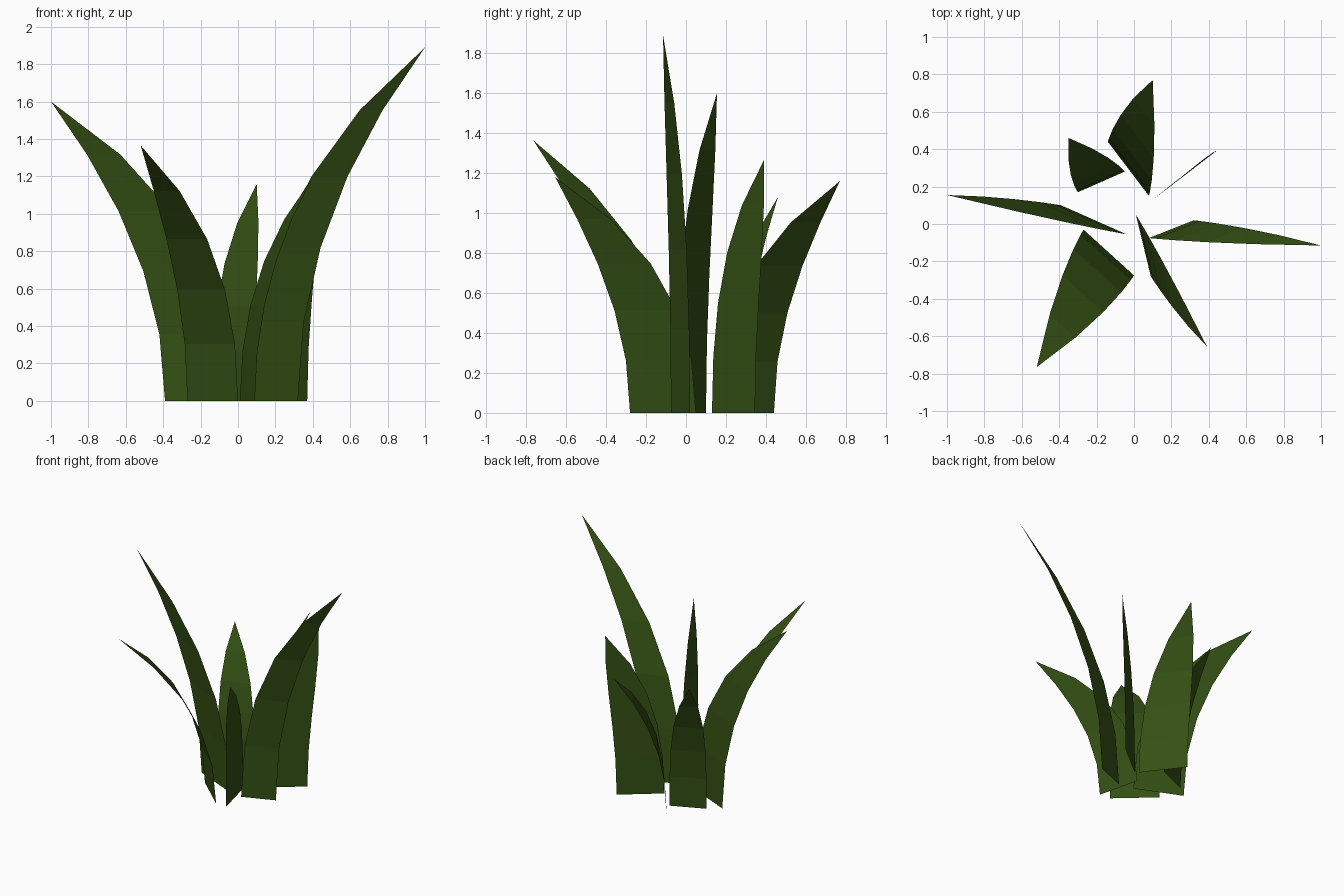
import bpy
from mathutils import Vector

ROWS = 5  # quad rows from root to tip

cube = bpy.data.objects.get("Cube")
if cube:
    bpy.data.objects.remove(cube, do_unlink=True)

# Leaf colour
leaf = bpy.data.materials.new("dark_leaf_green")
leaf.use_nodes = True
colour = (0.035, 0.082, 0.007, 1.0)
leaf.diffuse_color = colour
bsdf = leaf.node_tree.nodes["Principled BSDF"]
bsdf.inputs["Base Color"].default_value = colour
bsdf.inputs["Roughness"].default_value = 0.9


def blade(name, root_a, root_b, tip):
    """Flat ribbon that arches outward from its root edge to a pointed tip."""
    a, b, tip = Vector((*root_a, 0)), Vector((*root_b, 0)), Vector(tip)
    centre, half = (a + b) / 2, (b - a) / 2
    verts, faces = [], []
    for i in range(ROWS):
        t = i / ROWS
        mid = centre.lerp(tip, t * t)
        mid.z = tip.z * (1.14 * t - 0.14 * t * t)
        side = half * (1 - t ** 3.2)
        verts += [mid - side, mid + side]
        if i:
            k = 2 * i
            faces.append((k - 2, k - 1, k + 1, k))
    last = len(verts)
    verts.append(tip)
    faces.append((last - 2, last - 1, last))
    mesh = bpy.data.meshes.new(name)
    mesh.from_pydata(verts, [], faces)
    mesh.materials.append(leaf)
    obj = bpy.data.objects.new(name, mesh)
    bpy.context.collection.objects.link(obj)
    # Turn the broad side that looks up toward the outside of the tuft
    if mesh.polygons[-1].normal.z < 0:
        mesh.flip_normals()


# Ring of blades: root edge ends, then tip
blade("back_blade", (-0.14, 0.44), (0.08, 0.15), (0.10, 0.77, 1.16))
blade("back_right_blade", (-0.05, 0.28), (-0.30, 0.17), (-0.35, 0.46, 1.08))
blade("back_left_blade", (0.10, 0.13), (0.37, 0.345), (0.44, 0.39, 1.265))
blade("right_blade", (-0.39, 0.10), (-0.04, -0.055), (-1.0, 0.155, 1.60))
blade("left_blade", (0.08, -0.075), (0.32, 0.02), (1.0, -0.115, 1.89))
blade("front_left_blade", (0.01, 0.05), (0.09, -0.28), (0.39, -0.655, 1.18))
blade("front_right_blade", (-0.27, -0.03), (0.0, -0.275), (-0.52, -0.765, 1.365))
